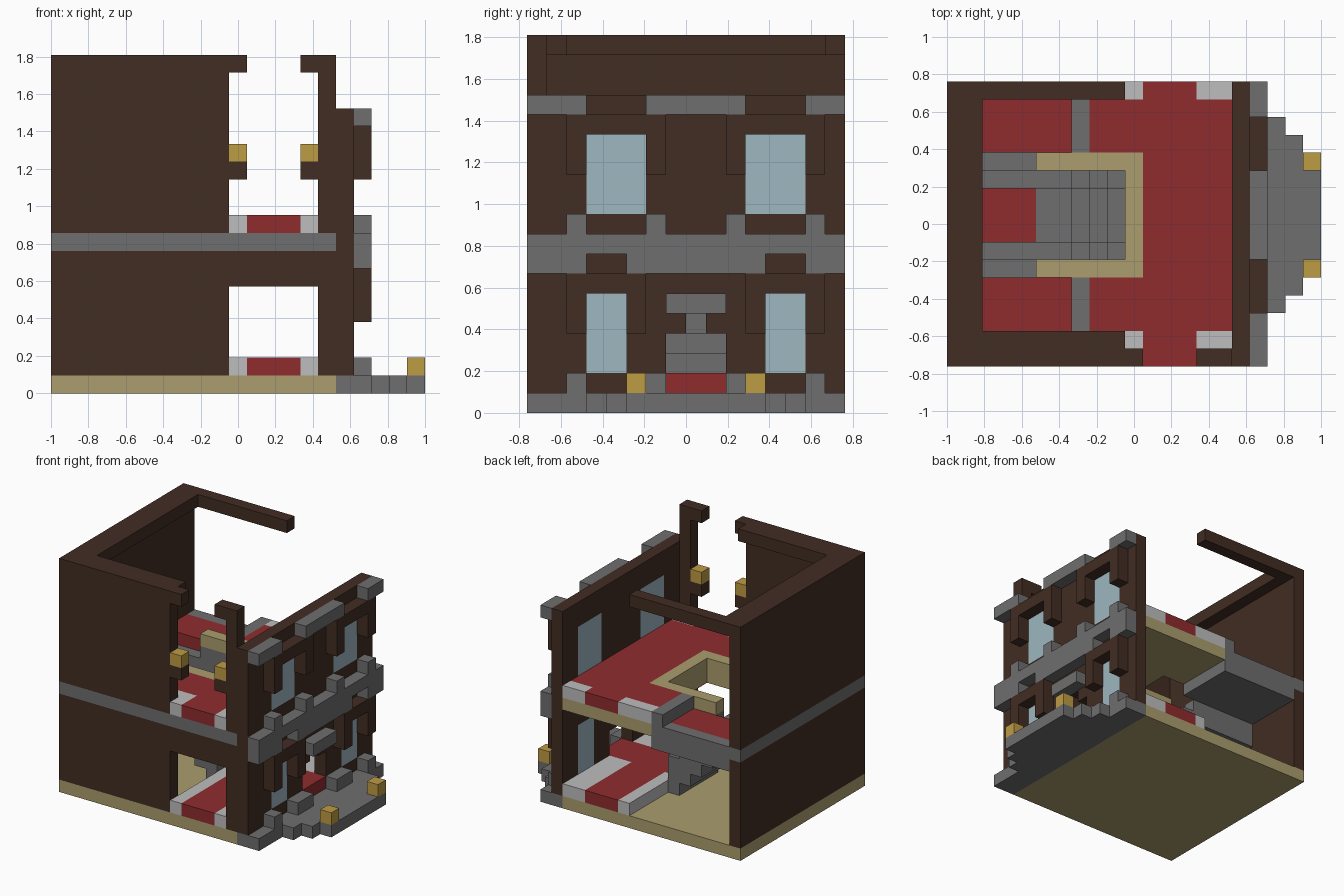
import bpy
import bmesh
from mathutils import Matrix, Vector

cube = bpy.data.objects.get("Cube")
if cube:
    bpy.data.objects.remove(cube, do_unlink=True)

U = 2 / 21                      # block size
ORIGIN = Vector((-1, -8 * U, 0))


def material(name, rgb):
    lin = [((c / 255 + 0.055) / 1.055) ** 2.4 for c in rgb] + [1]
    m = bpy.data.materials.new(name)
    m.use_nodes = True
    m.diffuse_color = lin
    m.node_tree.nodes["Principled BSDF"].inputs["Base Color"].default_value = lin
    return m


BROWN = material("dark wood", (66, 45, 35))
GREY = material("stone grey", (110, 110, 110))
RED = material("carpet red", (144, 44, 46))
TAN = material("pale timber", (171, 157, 110))
WHITE = material("light stone", (189, 189, 189))
GOLD = material("lantern gold", (190, 156, 68))
BLUE = material("window glass", (157, 183, 192))


def part(name, mat, *boxes):
    """One object from block-grid boxes, each (x span, y span, z span)."""
    bm = bmesh.new()
    for spans in boxes:
        lo = Vector([s[0] for s in spans])
        hi = Vector([s[1] for s in spans])
        size = (hi - lo) * U
        mid = ORIGIN + (lo + hi) * U / 2
        bmesh.ops.create_cube(bm, size=1, matrix=Matrix.Translation(mid) @ Matrix.Diagonal((*size, 1)))
    me = bpy.data.meshes.new(name)
    bm.to_mesh(me)
    bm.free()
    me.materials.append(mat)
    ob = bpy.data.objects.new(name, me)
    bpy.context.collection.objects.link(ob)
    return ob


def both(*boxes):
    """Each box plus its mirror about the stair axis."""
    out = []
    for x, y, z in boxes:
        out += [(x, y, z), (x, (17 - y[1], min(16, 17 - y[0])), z)]
    return out


# Foundation and stepped porch
part("ground_floor", TAN, ((0, 16), (0, 16), (0, 1)))
part("porch", GREY, ((16, 18), (0, 16), (0, 1)), ((18, 19), (3, 14), (0, 1)),
     ((19, 20), (4, 13), (0, 1)), ((20, 21), (5, 12), (0, 1)))
part("porch_lanterns", GOLD, *both(((20, 21), (5, 6), (1, 2))))

# Ground carpet with pale borders
low = (1, 2)
part("ground_carpet", RED, ((11, 14), (0, 16), low), ((14, 17), (7, 10), low), ((10, 11), (7, 10), low))
part("ground_carpet_border", WHITE,
     ((10, 11), (0, 7), low), ((10, 11), (10, 16), low),
     ((14, 15), (0, 1), low), ((14, 16), (1, 7), low), ((14, 16), (10, 16), low))

# Left wall, front wall and their caps
top = (18, 19)
for tag, z in (("lower", (1, 8)), ("upper", (9, 19))):
    part(tag + "_left_wall", BROWN, ((0, 1), (0, 16), z))
    part(tag + "_front_wall", BROWN, ((1, 10), (0, 1), z))
    part(tag + "_front_post", BROWN, ((15, 16), (0, 1), z))
part("front_door_header", BROWN, ((10, 15), (0, 1), (6, 8)))
part("wall_band", GREY, ((0, 16), (0, 1), (8, 9)), ((0, 1), (1, 16), (8, 9)))
part("wall_caps", BROWN, ((1, 10), (1, 2), top), ((1, 2), (2, 15), top), ((1, 10), (15, 16), top))
for tag, x in (("left", (10, 11)), ("right", (14, 15))):
    part(tag + "_cap_stub", BROWN, (x, (0, 1), top))
    part(tag + "_lantern_bracket", BROWN, (x, (0, 1), (12, 13)))
    part(tag + "_wall_lantern", GOLD, (x, (0, 1), (13, 14)))

# Facade wall with window and door openings
w = (16, 17)
part("facade_wall", BROWN, *both(
    (w, (0, 3), (1, 16)),
    (w, (3, 5), (1, 2)), (w, (3, 5), (6, 10)), (w, (3, 5), (14, 16)),
    (w, (5, 6), (1, 10)), (w, (5, 6), (14, 16)),
    (w, (6, 7), (1, 16)), (w, (7, 8), (4, 16))),
    (w, (8, 9), (5, 16)))
part("lower_windows", BLUE, *both((w, (3, 5), (2, 6))))
part("upper_windows", BLUE, *both((w, (3, 6), (10, 14))))

# Facade relief
f = (17, 18)
part("lower_hoods", BROWN, *both(
    (f, (2, 6), (6, 7)), (f, (2, 3), (4, 6)), (f, (5, 6), (4, 6))))
part("upper_hoods", BROWN, *both(
    (f, (2, 7), (14, 15)), (f, (2, 3), (12, 14)), (f, (6, 7), (12, 14))))
part("facade_band", GREY, (f, (0, 16), (8, 9)), (f, (5, 12), (7, 8)), *both((f, (0, 3), (7, 8))))
part("upper_sill_blocks", GREY, *both((f, (2, 3), (9, 10)), (f, (6, 7), (9, 10))))
part("lower_sill_blocks", GREY, *both((f, (2, 3), low), (f, (5, 7), low)))
part("roof_blocks", GREY, (f, (6, 11), (15, 16)), *both((f, (0, 3), (15, 16))))
part("door_lintel", GREY, (f, (7, 10), (5, 6)))

# Upper floor slab, carpet and stairwell edging
slab, deck = (8, 9), (9, 10)
part("upper_floor", TAN, ((11, 16), (1, 16), slab), ((10, 11), (6, 11), slab),
     *both(((8, 11), (1, 6), slab)))
part("stairwell_edge", TAN, ((10, 11), (6, 11), deck), *both(((5, 11), (5, 6), deck)))
part("upper_carpet", RED, ((11, 16), (2, 15), deck), ((11, 14), (0, 2), deck),
     ((11, 14), (15, 16), deck), *both(((8, 11), (2, 5), deck)))
part("upper_carpet_border", WHITE, ((10, 11), (0, 1), deck), ((14, 15), (0, 1), deck),
     *both(((8, 11), (1, 2), deck), ((14, 16), (1, 2), deck)))

# Side galleries, one step below the upper floor
part("gallery_slab", GREY, *both(
    ((1, 8), (1, 5), (7, 8)), ((1, 8), (1, 2), slab), ((7, 8), (2, 5), slab),
    ((5, 8), (5, 6), (7, 9)), ((7, 8), (1, 5), deck)))
part("gallery_carpet", RED, *both(((1, 7), (2, 5), slab)))
part("gallery_steps", GREY, *both(((1, 5), (5, 6), (7, 8)), ((1, 5), (6, 7), (5, 7))))
part("landing", RED, ((1, 5), (7, 10), (5.1, 6)))
part("landing_base", GREY, ((1, 5), (7, 10), (5, 5.1)))

# Main stair with raised stringers
for n in range(5):
    x = (9 - n, 10 - n)
    tread = min(3 + n, 6)
    base = 1 + n
    part("stair_tread", GREY, (x, (7, 10), (base, tread)))
    part("stair_stringers", GREY, *both((x, (6, 7), (base, tread + 1))))
